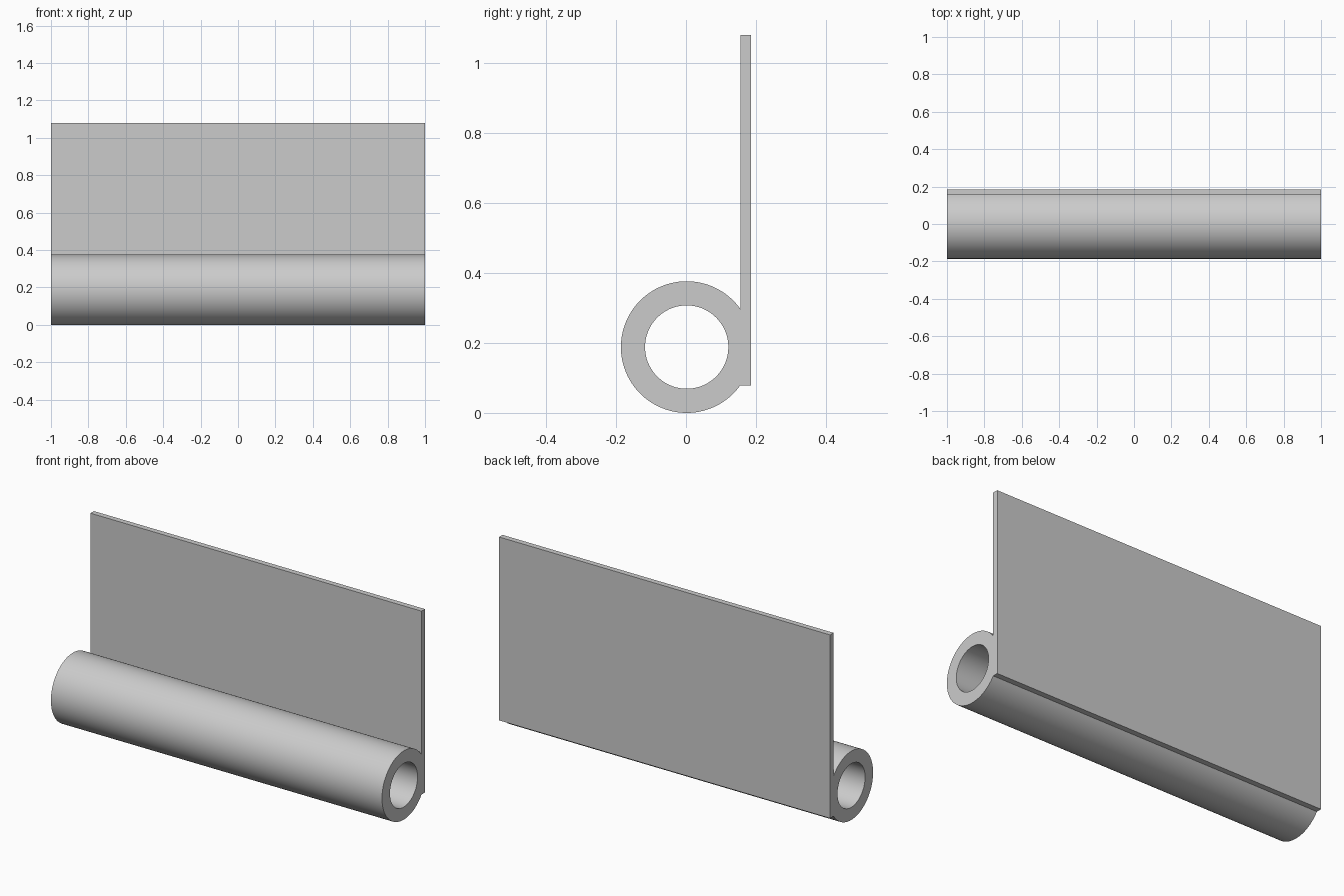
import bpy
import bmesh
from math import radians, acos, degrees, cos, sin, tau
from mathutils import Vector

cube = bpy.data.objects.get("Cube")
if cube:
    bpy.data.objects.remove(cube, do_unlink=True)

LENGTH = 2.0
CENTRE_Y, CENTRE_Z = 0.002, 0.188
OUTER, INNER = 0.188, 0.119
PLATE_FRONT, PLATE_BACK, PLATE_TOP = 0.155, 0.185, 1.08

grey = bpy.data.materials.new("light grey")
grey.use_nodes = True
colour = (0.6, 0.6, 0.6, 1)
grey.diffuse_color = colour
grey.node_tree.nodes["Principled BSDF"].inputs["Base Color"].default_value = colour


def arc(radius, start, end, steps):
    """Points on a circle around the tube axis, in the x = left end plane."""
    angles = [start + (end - start) * i / steps for i in range(steps + 1)]
    return [Vector((-LENGTH / 2, CENTRE_Y + radius * cos(a),
                    CENTRE_Z + radius * sin(a))) for a in angles]


def add_loop(bm, points):
    verts = [bm.verts.new(p) for p in points]
    return [bm.edges.new((v, verts[(i + 1) % len(verts)]))
            for i, v in enumerate(verts)]


# Outline: tube wall running into the plate at both junctions
junction = acos((PLATE_FRONT - CENTRE_Y) / OUTER)
outline = arc(OUTER, junction, tau - junction, 80)
low, x = outline[-1].z, -LENGTH / 2
outline += [Vector((x, PLATE_BACK, low)),
            Vector((x, PLATE_BACK, PLATE_TOP)),
            Vector((x, PLATE_FRONT, PLATE_TOP))]
bore = arc(INNER, 0, tau, 72)[:-1]

# End face with its hole, extruded along the length
bm = bmesh.new()
edges = add_loop(bm, outline) + add_loop(bm, bore)
bmesh.ops.triangle_fill(bm, edges=edges, use_beauty=True)
result = bmesh.ops.extrude_face_region(bm, geom=bm.faces[:], use_keep_orig=True)
moved = [g for g in result["geom"] if isinstance(g, bmesh.types.BMVert)]
bmesh.ops.translate(bm, verts=moved, vec=(LENGTH, 0, 0))
bmesh.ops.recalc_face_normals(bm, faces=bm.faces[:])

mesh = bpy.data.meshes.new("tube_with_plate")
bm.to_mesh(mesh)
bm.free()
mesh.materials.append(grey)
body = bpy.data.objects.new("tube_with_plate", mesh)
bpy.context.collection.objects.link(body)

# Smooth curved walls, sharp ends and plate edges
bpy.ops.object.select_all(action="DESELECT")
body.select_set(True)
bpy.context.view_layer.objects.active = body
bpy.ops.object.shade_smooth_by_angle(angle=radians(30))
